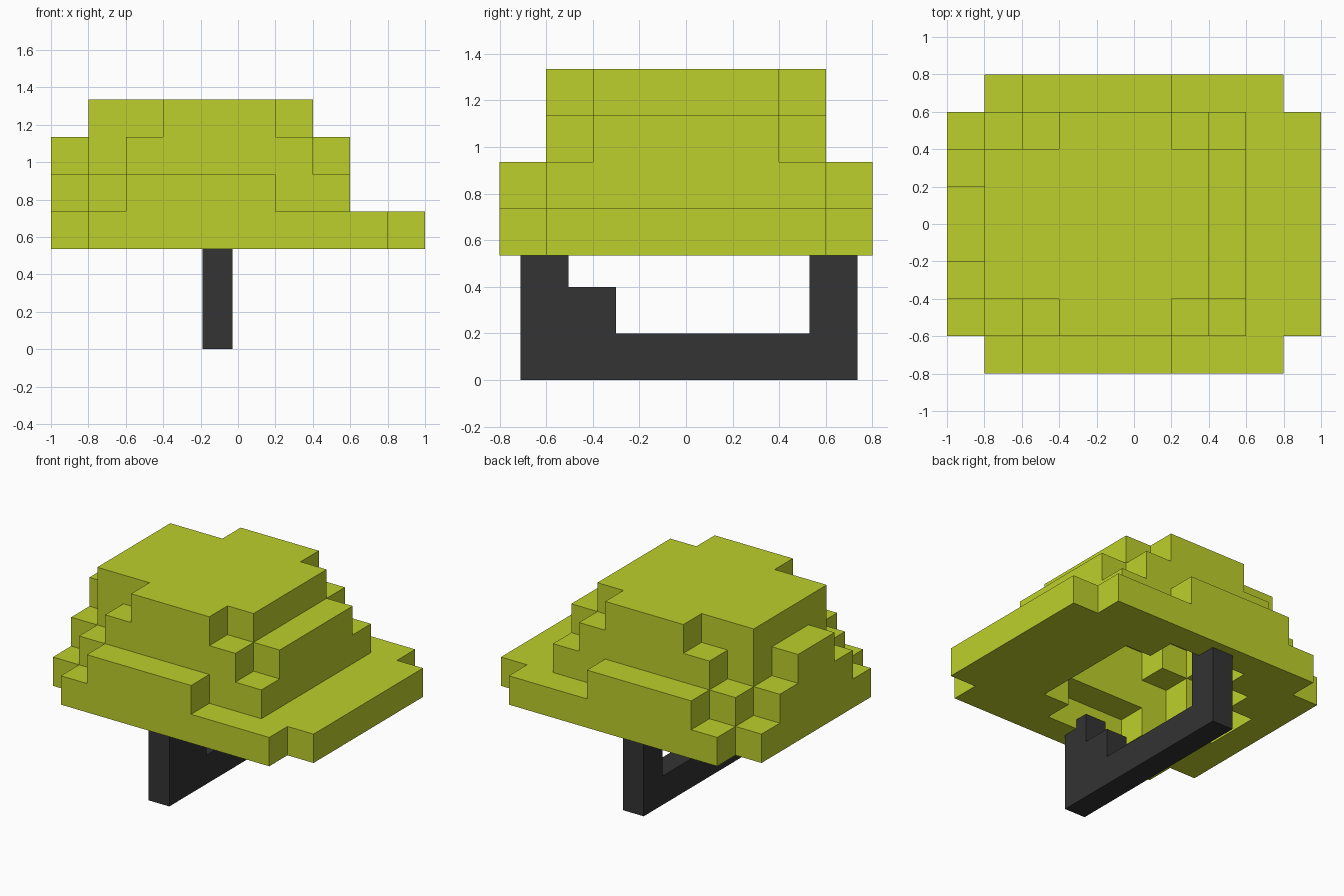
import bpy, bmesh, math
from mathutils import Vector

if "Cube" in bpy.data.objects:
    bpy.data.objects.remove(bpy.data.objects["Cube"])

CELL = 0.2
BASE = 0.535   # underside of the brim


def material(name, rgb):
    m = bpy.data.materials.new(name)
    m.diffuse_color = (*rgb, 1)
    m.use_nodes = True
    m.node_tree.nodes["Principled BSDF"].inputs["Base Color"].default_value = m.diffuse_color
    return m


def finish(name, bm, mat):
    bmesh.ops.dissolve_limit(bm, angle_limit=math.radians(1),
                             verts=bm.verts, edges=bm.edges)
    bmesh.ops.recalc_face_normals(bm, faces=bm.faces)
    mesh = bpy.data.meshes.new(name)
    bm.to_mesh(mesh)
    bm.free()
    mesh.materials.append(mat)
    ob = bpy.data.objects.new(name, mesh)
    bpy.context.collection.objects.link(ob)
    return ob


def cells(layers):
    """Per layer, x spans for rows stepping outward from y = 0, mirrored in y."""
    return {(x, y, z) for z, rows in enumerate(layers)
            for r, (a, b) in enumerate(rows)
            for x in range(a, b) for y in (r, -r - 1)}


def block_shell(name, solid, mat):
    """Skin a set of grid cells, leaving out the faces between neighbours."""
    bm = bmesh.new()
    for c in solid:
        for axis in range(3):
            for side in (0, 1):
                n = list(c)
                n[axis] += 2 * side - 1
                if tuple(n) in solid:
                    continue
                u, v = (axis + 1) % 3, (axis + 2) % 3
                ring = []
                for du, dv in ((0, 0), (1, 0), (1, 1), (0, 1)):
                    p = Vector(c)
                    p[axis] += side
                    p[u] += du
                    p[v] += dv
                    ring.append(bm.verts.new(p * CELL + Vector((0, 0, BASE))))
                bm.faces.new(ring if side else ring[::-1])
    bmesh.ops.remove_doubles(bm, verts=bm.verts, dist=1e-4)
    return finish(name, bm, mat)


# Stepped hat: brim, two side courses and crown, minus the stepped hollow
outer = cells([
    [(-5, 5), (-5, 5), (-5, 5), (-4, 4)],
    [(-5, 3), (-5, 3), (-4, 3), (-3, 1)],
    [(-5, 3), (-4, 3), (-3, 2)],
    [(-4, 2), (-4, 2), (-2, 1)],
])
hollow = cells([
    [(-4, 2), (-3, 2), (-2, 1)],
    [(-4, 2), (-3, 2)],
    [(-3, 1), (-2, 1)],
])
block_shell("hat_shell", outer - hollow, material("shell_lime", (0.51, 0.63, 0.024)))

# Chin strap: stepped side profile extruded across x
profile = [(-0.71, 0), (0.735, 0), (0.735, 0.6), (0.53, 0.6), (0.53, 0.2),
           (-0.3, 0.2), (-0.3, 0.4), (-0.505, 0.4), (-0.505, 0.6), (-0.71, 0.6)]
bm = bmesh.new()
face = bm.faces.new([bm.verts.new((-0.19, y, z)) for y, z in profile])
ext = bmesh.ops.extrude_face_region(bm, geom=[face])
bmesh.ops.translate(bm, vec=(0.16, 0, 0),
                    verts=[g for g in ext["geom"] if isinstance(g, bmesh.types.BMVert)])
finish("chin_strap", bm, material("strap_black", (0.033, 0.033, 0.033)))
